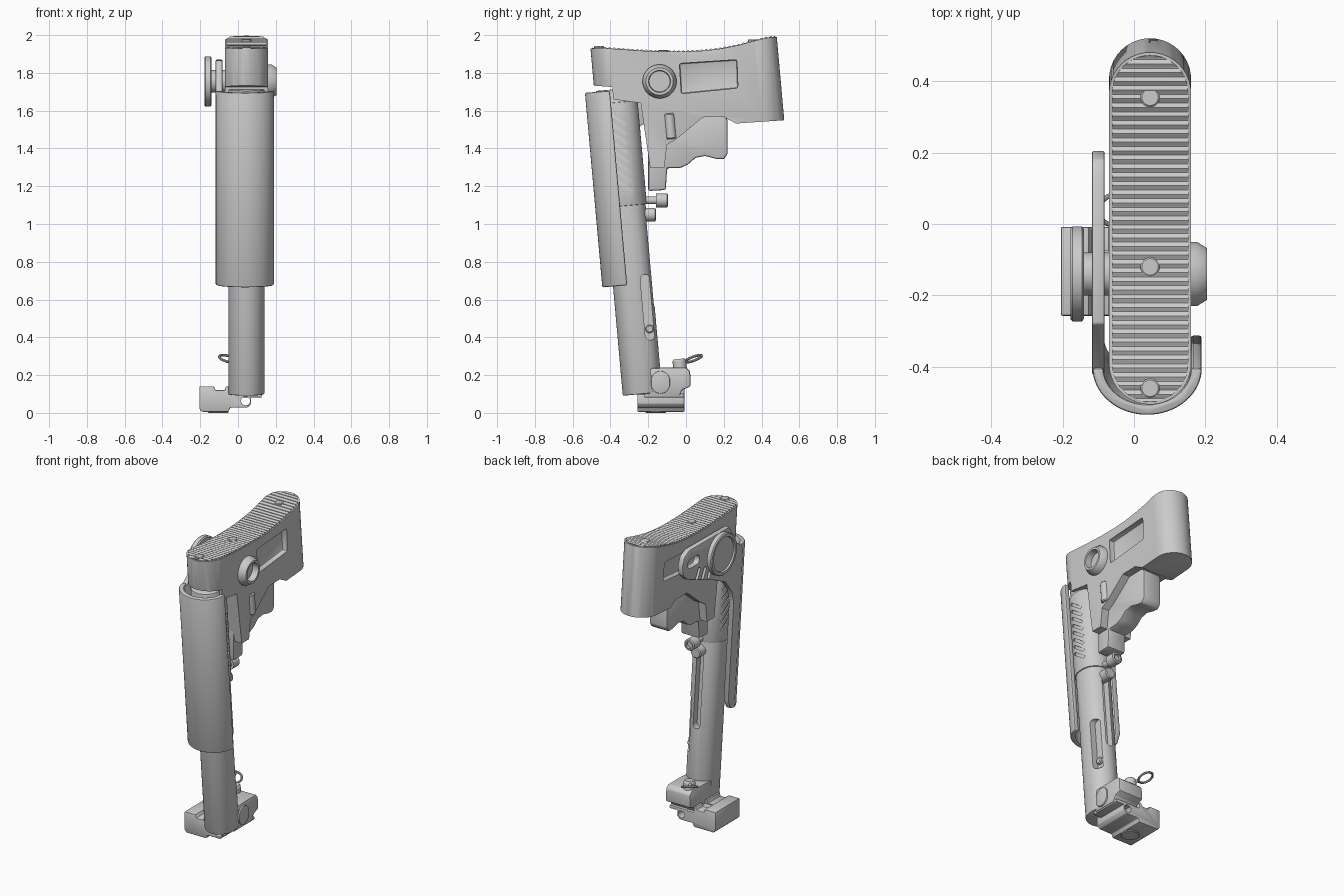
import bpy, bmesh
from math import sin, cos, pi, radians
from mathutils import Matrix, Vector

if "Cube" in bpy.data.objects:
    bpy.data.objects.remove(bpy.data.objects["Cube"])

CX = 0.045                                    # centre plane of tube and butt
TILT = Matrix.Translation((0, -0.23, 0.1)) @ Matrix.Rotation(radians(5.1), 4, 'X')


def finish(o, bevel=0.0, seg=2):
    bpy.ops.object.select_all(action='DESELECT')
    o.select_set(True)
    bpy.context.view_layer.objects.active = o
    if bevel:
        m = o.modifiers.new("bevel", 'BEVEL')
        m.width, m.segments, m.limit_method, m.angle_limit = bevel, seg, 'ANGLE', radians(35)
        bpy.ops.object.modifier_apply(modifier=m.name)
    bpy.ops.object.shade_smooth_by_angle(angle=radians(32))
    return o


def make(name, bm, matrix=None):
    bmesh.ops.recalc_face_normals(bm, faces=bm.faces)
    me = bpy.data.meshes.new(name)
    if matrix:
        bm.transform(matrix)
    bm.to_mesh(me)
    bm.free()
    o = bpy.data.objects.new(name, me)
    bpy.context.collection.objects.link(o)
    return o


def extrude(name, pts, axis, lo, hi, bevel=0.0, matrix=None):
    """Polygon given in the two other axes, extruded along axis from lo to hi."""
    put = {'x': lambda p, h: (h, p[0], p[1]), 'y': lambda p, h: (p[0], h, p[1]),
           'z': lambda p, h: (p[0], p[1], h)}[axis]
    bm = bmesh.new()
    a = [bm.verts.new(put(p, lo)) for p in pts]
    b = [bm.verts.new(put(p, hi)) for p in pts]
    bm.faces.new(a)
    bm.faces.new(b[::-1])
    for i in range(len(pts)):
        j = (i + 1) % len(pts)
        bm.faces.new((a[i], a[j], b[j], b[i]))
    return finish(make(name, bm, matrix), bevel)


def turned(name, origin, axis, prof, n=40, matrix=None):
    """Turned part: (radius, height) profile around an axis through origin."""
    bm = bmesh.new()
    rings = [[bm.verts.new((r * cos(2*pi*i/n), r * sin(2*pi*i/n), h)) for i in range(n)] for r, h in prof]
    for a, b in zip(rings, rings[1:]):
        for i in range(n):
            bm.faces.new((a[i], a[(i+1) % n], b[(i+1) % n], b[i]))
    bm.faces.new(rings[0])
    bm.faces.new(rings[-1])
    rot = Vector(axis).to_track_quat('Z', 'Y').to_matrix().to_4x4()
    m = Matrix.Translation(origin) @ rot
    return finish(make(name, bm, matrix @ m if matrix else m))


def boolean(o, tools, op='DIFFERENCE'):
    for t in tools:
        bpy.context.view_layer.objects.active = o
        m = o.modifiers.new("cut", 'BOOLEAN')
        m.operation, m.solver, m.object = op, 'EXACT', t
        bpy.ops.object.modifier_apply(modifier=m.name)
        bpy.data.objects.remove(t)
    return o


def stadium(cx, r, v0, v1, n=20):
    """Slot outline, long in the second axis, overall v0..v1."""
    top = [(cx + r*cos(pi*i/n), v1 - r + r*sin(pi*i/n)) for i in range(n + 1)]
    return top + [(cx - r*cos(pi*i/n), v0 + r - r*sin(pi*i/n)) for i in range(n + 1)]


def box(name, c, s, matrix):
    x, y, z = (k / 2 for k in s)
    return extrude(name, [(-x, -y), (x, -y), (x, y), (-x, y)], 'z', -z, z,
                   matrix=matrix @ Matrix.Translation(c))


# --- butt body: slot-shaped column trimmed by its side profile
TOP = [(-0.56, 1.925), (-0.45, 1.932), (-0.36, 1.926), (-0.25, 1.918), (-0.12, 1.912), (0, 1.912),
       (0.1, 1.918), (0.19, 1.929), (0.28, 1.947), (0.36, 1.969), (0.43, 1.986), (0.48, 1.991), (0.6, 1.994)]


def top_z(y):
    for (a, za), (b, zb) in zip(TOP, TOP[1:]):
        if y <= b:
            return za + (zb - za) * (y - a) / (b - a)
    return TOP[-1][1]


low = [(0.6, 1.555), (0.265, 1.532), (0.2, 1.567), (0.09, 1.565), (-0.05, 1.45), (-0.1, 1.42),
       (-0.115, 1.3), (-0.19, 1.3), (-0.24, 1.64), (-0.385, 1.66), (-0.39, 1.725), (-0.56, 1.738)]
body = extrude("butt_body", stadium(CX, 0.115, -0.112, 0.876), 'z', 0.9, 2.2, matrix=TILT)
boolean(body, [extrude("trim", TOP + low, 'x', -0.4, 0.4)], 'INTERSECT')
finish(body, 0.014, 3)
pocket = [(-0.035, 1.85), (0.27, 1.87), (0.275, 1.72), (-0.025, 1.69)]
boolean(body, [extrude("pocket_r", pocket, 'x', 0.125, 0.3, 0.01),
               extrude("pocket_l", [(-0.2, 1.83), (0.32, 1.85), (0.33, 1.73), (-0.19, 1.69)],
                       'x', -0.3, -0.035, 0.01)])
finish(body)

# --- ribbed butt pad with three screws
N = 46 * 6
ribs = [(-0.55 + 1.12*i/N, top_z(-0.55 + 1.12*i/N) + 0.004 + 0.003*cos(2*pi*i/6)) for i in range(N + 1)]
pad = extrude("butt_pad", stadium(CX, 0.107, -0.104, 0.868), 'z', 1.2, 2.2, matrix=TILT)
boolean(pad, [extrude("pad_trim", ribs + [(0.57, 1.9), (-0.55, 1.9)], 'x', -0.4, 0.4)], 'INTERSECT')
finish(pad)
for i, y in enumerate((0.355, -0.12, -0.46)):
    turned(f"pad_screw_{i}", (CX, y, top_z(y) - 0.03), (0, 0, 1), [(0.027, 0), (0.027, 0.037), (0.023, 0.04)], 24)

# --- lower web under the butt
extrude("lower_web", [(0.09, 1.6), (0.205, 1.58), (0.22, 1.55), (0.22, 1.37), (0.2, 1.342), (0.16, 1.345),
                      (0.1, 1.36), (0.05, 1.35), (0.01, 1.315), (-0.03, 1.297), (-0.1, 1.295),
                      (-0.107, 1.18), (-0.2, 1.175), (-0.2, 1.5), (-0.1, 1.6)], 'x', -0.02, 0.11, 0.01)
turned("latch_pin", (0.15, -0.077, 1.45), (0, -0.09, 1), [(0.022, 0), (0.027, 0.006), (0.027, 0.13), (0.022, 0.136)], 24)

# --- main tube, with side and rear slots
tube = extrude("main_tube", stadium(CX, 0.095, -0.105, 0.105), 'z', 0, 1.62, 0.006, TILT)
slot = lambda n, v, r, a, b: [(v + p[0], p[1]) for p in stadium(0, r, a, b, 10)]
boolean(tube, [extrude("side_slot", slot("s", 0.068, 0.026, 0.28, 0.63), 'x', 0.095, 0.3, matrix=TILT),
               extrude("rear_slot", slot("r", CX, 0.024, 0.45, 0.98), 'y', 0.06, 0.3, matrix=TILT)])
finish(tube)
turned("slot_button", (0.085, 0.068, 0.34), (1, 0, 0), [(0.022, 0), (0.022, 0.022), (0.016, 0.028)], 24, TILT)

# --- grooved sleeve around the top of the tube
sleeve = extrude("upper_sleeve", stadium(CX, 0.102, -0.112, 0.112), 'z', 1.0, 1.55, 0.004, TILT)
grooves = []
for s in (-1, 1):
    for k in range(8):
        m = TILT @ Matrix.Translation((CX + s*0.107, 0.0, 1.11 + k*0.05)) @ Matrix.Rotation(radians(-40), 4, 'X')
        grooves.append(box("groove", (0, 0, 0), (0.04, 0.11, 0.016), m))
boolean(sleeve, grooves)
finish(sleeve)

# --- cheek shell: half-oval channel along the front
arc = lambda rx, ry, A: [(0.037 + rx*cos(a), -0.03 + ry*sin(a)) for a in A]
A = [pi + pi*i/32 for i in range(33)]
extrude("cheek_shell", arc(0.153, 0.132, A) + arc(0.122, 0.102, A[::-1]), 'z', 0.581, 1.615, 0.008, TILT)

# --- left side plate holding the cheek shell
plate = extrude("cheek_plate", [(-0.28, 1.865), (0.13, 1.87), (0.18, 1.845), (0.205, 1.79), (0.195, 1.73),
                                (0.15, 1.685), (-0.12, 1.58), (-0.24, 1.52), (-0.3, 1.44), (-0.32, 1.36),
                                (-0.265, 0.74), (-0.29, 0.685), (-0.332, 0.675), (-0.422, 1.68), (-0.35, 1.74)],
                'x', -0.118, -0.082, 0.006)
holes = [extrude("hole", [(y, z + 1.78) for z, y in stadium(0, 0.03, 0.03, 0.15, 10)], 'x', -0.3, 0)]
for k in range(3):
    m = Matrix.Translation((0, 0.045 - 0.06*k, 1.685 - 0.018*k)) @ Matrix.Rotation(radians(25), 4, 'X')
    holes.append(extrude("hole", stadium(0, 0.013, -0.04, 0.04, 8), 'x', -0.3, 0, matrix=m))
boolean(plate, holes)
finish(plate)

# --- clamp knob on the left, ring nut on the right
AXIS = (-0.14, 1.755)
turned("clamp_knob", (0, *AXIS), (-1, 0, 0), [(0.06, 0.04), (0.06, 0.14), (0.125, 0.14), (0.133, 0.146),
                                              (0.133, 0.172), (0.127, 0.178), (0.11, 0.178), (0.106, 0.168)], 56)
turned("ring_nut", (0, *AXIS), (1, 0, 0), [(0.09, 0.13), (0.09, 0.176), (0.072, 0.205), (0.058, 0.205), (0.055, 0.165)], 48)

# --- adjuster screws behind the tube
turned("adjuster_knob", (CX, -0.22, 1.125), (0, 1, 0), [(0.02, 0), (0.02, 0.06), (0.037, 0.06), (0.037, 0.12),
                                                       (0.03, 0.125), (0.022, 0.125), (0.022, 0.11)], 32)
turned("adjuster_stud", (CX, -0.24, 1.05), (0, 1, 0), [(0.036, 0), (0.036, 0.075), (0.03, 0.08)], 32)

# --- hinge block, boss, pin and pull ring
extrude("hinge_block", [(-0.2, 0.235), (-0.12, 0.24), (0.0, 0.24), (0.022, 0.22), (0.025, 0.14), (-0.02, 0.122),
                        (-0.033, 0.09), (-0.2, 0.09)], 'x', -0.045, 0.13, 0.008)
extrude("hinge_boss", [(-0.135 + a, 0.162 + b) for a, b in stadium(0, 0.05, -0.06, 0.06)], 'x', 0.1, 0.14, 0.004)
turned("hinge_pin", (0.0, -0.03, 0.22), (0, -0.1, 1), [(0.036, 0), (0.036, 0.055), (0.029, 0.066)], 32)
bpy.ops.mesh.primitive_torus_add(location=(-0.055, 0.04, 0.287), rotation=(0.35, 0.25, 0), major_radius=0.045,
                                 minor_radius=0.007, major_segments=40, minor_segments=10)
bpy.context.object.name = "pull_ring"
finish(bpy.context.object)
turned("ring_link", (0.0, -0.02, 0.27), (-1, 0.5, 0.1), [(0.009, 0), (0.009, 0.045)], 16)

# --- mounting base with rail notches, cross hole, tongue and round pad
base = extrude("mount_base", [(-0.205, 0.14), (-0.205, 0.022), (-0.19, 0.006), (-0.05, 0.006), (-0.04, 0.028),
                              (0.05, 0.028), (0.07, 0.048), (0.07, 0.1), (-0.05, 0.1), (-0.05, 0.14),
                              (-0.065, 0.14), (-0.07, 0.12), (-0.12, 0.12), (-0.127, 0.14)],
               'y', -0.257, -0.008, 0.005)
boolean(base, [turned("hole", (0.04, -0.5, 0.064), (0, 1, 0), [(0.024, 0), (0.024, 1)], 24),
               box("notch", (-0.06, -0.1, 0.14), (0.1, 0.05, 0.05), Matrix())])
finish(base)
extrude("base_tongue", [(0.0, 0.082), (0.125, 0.082), (0.125, 0.102), (0.0, 0.102)], 'y', -0.22, -0.01, 0.003)
turned("base_pad", (-0.105, -0.16, 0.03), (0, 0, -1), [(0.055, 0), (0.055, 0.026), (0.051, 0.03)], 40)
